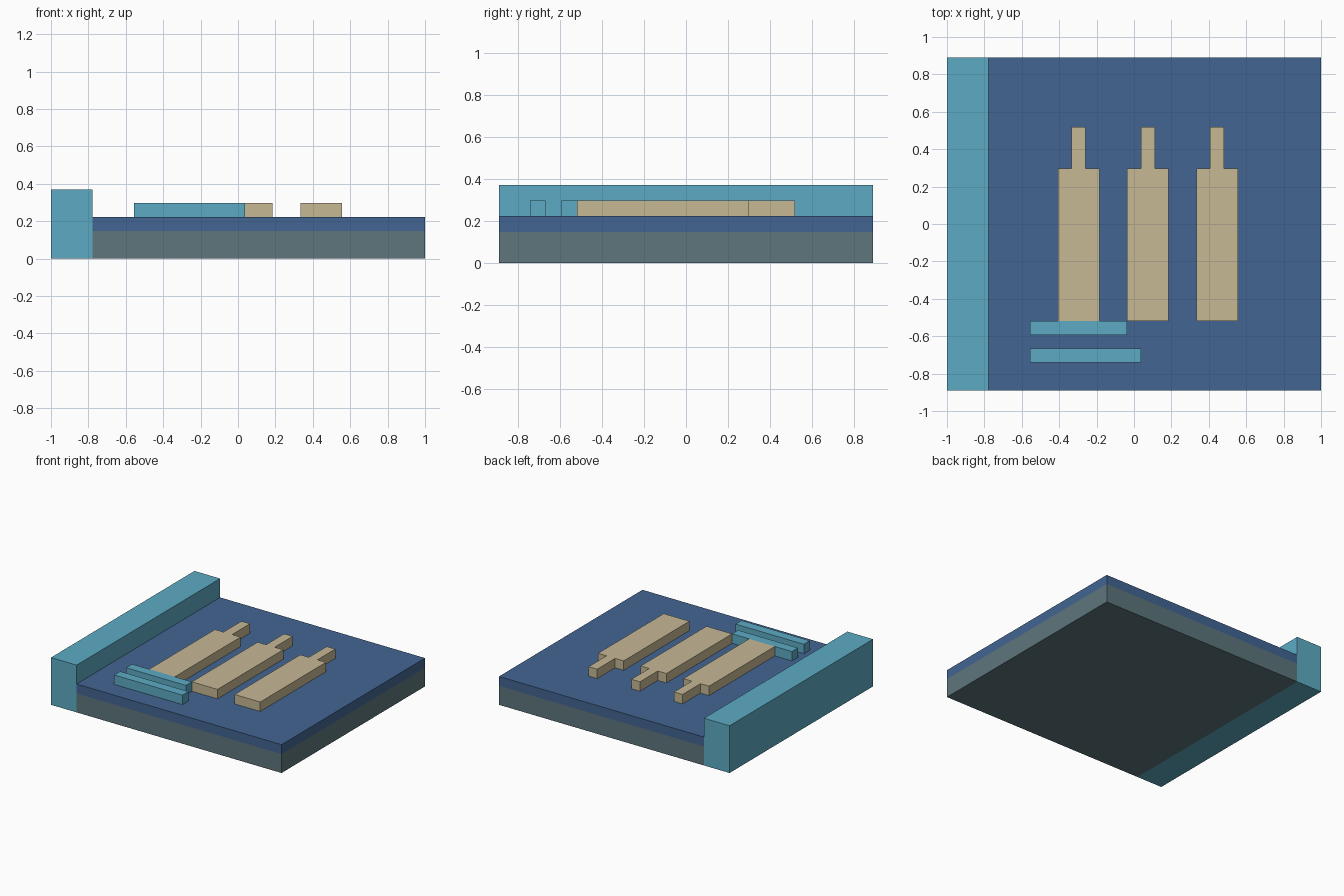
import bpy, bmesh

if "Cube" in bpy.data.objects:
    bpy.data.objects.remove(bpy.data.objects["Cube"])

U = 2 / 27  # the model sits on a 27 x 24 unit grid


def material(name, rgb):
    mat = bpy.data.materials.new(name)
    mat.diffuse_color = (*rgb, 1)
    mat.use_nodes = True
    mat.node_tree.nodes["Principled BSDF"].inputs["Base Color"].default_value = mat.diffuse_color
    return mat


TEAL = material("teal", (0.11, 0.41, 0.55))
BLUE = material("blue", (0.055, 0.13, 0.29))
GREY = material("grey_green", (0.11, 0.18, 0.20))
TAN = material("tan", (0.57, 0.48, 0.30))


def slab(name, outline, z0, z1, mat):
    """Extrude a grid outline (measured from the front left corner) from z0 to z1."""
    bm = bmesh.new()
    face = bm.faces.new([bm.verts.new(((x - 13.5) * U, (y - 12) * U, z0 * U))
                         for x, y in outline])
    top = bmesh.ops.extrude_face_region(bm, geom=[face])["geom"]
    bmesh.ops.translate(bm, vec=(0, 0, (z1 - z0) * U),
                        verts=[v for v in top if isinstance(v, bmesh.types.BMVert)])
    bmesh.ops.recalc_face_normals(bm, faces=bm.faces)
    mesh = bpy.data.meshes.new(name)
    bm.to_mesh(mesh)
    bm.free()
    mesh.materials.append(mat)
    obj = bpy.data.objects.new(name, mesh)
    bpy.context.collection.objects.link(obj)
    return obj


def rect(x0, x1, y0, y1):
    return [(x0, y0), (x1, y0), (x1, y1), (x0, y1)]


# Layered base and raised edge strip
slab("base_layer", rect(3, 27, 0, 24), 0, 2, GREY)
slab("top_layer", rect(3, 27, 0, 24), 2, 3, BLUE)
slab("edge_strip", rect(0, 3, 0, 24), 0, 5, TEAL)

# Three flat bottle shapes: wide body with a narrow neck
for i, x in enumerate((8, 13, 18), 1):
    outline = [(x, 5), (x + 3, 5), (x + 3, 16), (x + 2, 16),
               (x + 2, 19), (x + 1, 19), (x + 1, 16), (x, 16)]
    slab(f"bottle_{i}", outline, 3, 4, TAN)

# Two thin bars near the front
slab("back_bar", rect(6, 13, 4, 5), 3, 4, TEAL)
slab("front_bar", rect(6, 14, 2, 3), 3, 4, TEAL)
